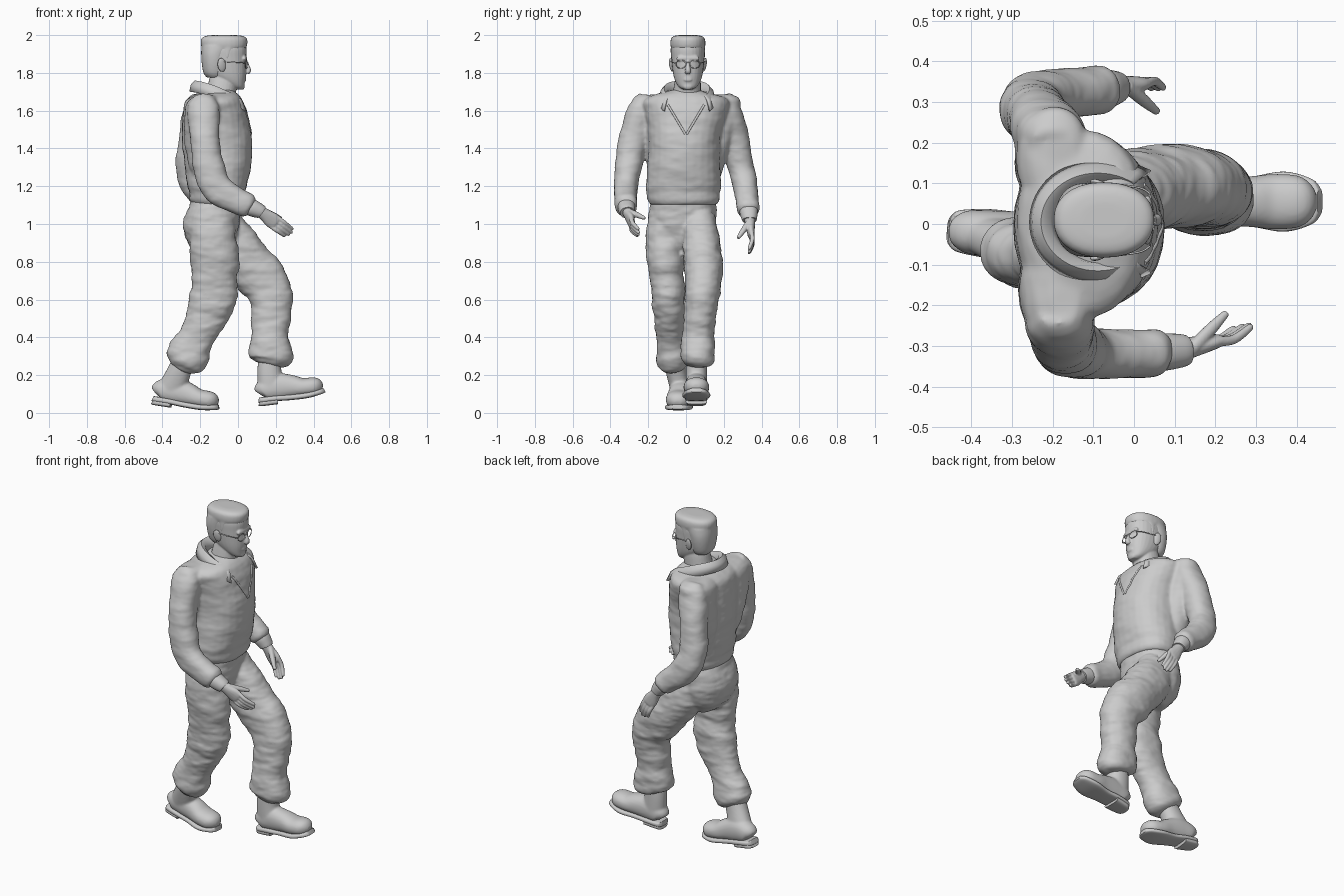
import bpy, bmesh
from math import sin, cos, pi, radians, copysign
from mathutils import Vector, Matrix

Y = Vector((0, 1, 0))


def spline(pts, n):
    """Catmull-Rom through tuples of any length."""
    P = [pts[0]] + list(pts) + [pts[-1]]
    out = []
    for i in range(1, len(P) - 2):
        for k in range(n):
            t = k / n
            out.append([0.5 * (2 * b + (c - a) * t + (2 * a - 5 * b + 4 * c - d) * t * t
                               + (3 * b - a - 3 * c + d) * t ** 3)
                        for a, b, c, d in zip(*P[i - 1:i + 3])])
    return out + [list(pts[-1])]


def tube(bm, pts, flat=False, n=5, sides=28, power=2.2):
    """Loft rings (x, y, z, half depth, half width in y) along a path."""
    path = spline(pts, n)
    rings = []
    for i, p in enumerate(path):
        c = Vector(p[:3])
        t = Vector(path[min(i + 1, len(path) - 1)][:3]) - Vector(path[max(i - 1, 0)][:3])
        t = Vector((0, 0, 1)) if flat else t.normalized()
        u = (Y - t * Y.dot(t)).normalized()
        v = u.cross(t)
        ring = []
        for k in range(sides):
            a = 2 * pi * k / sides
            ca, sa = [copysign(abs(f) ** (2 / power), f) for f in (cos(a), sin(a))]
            ring.append(bm.verts.new(c + v * ca * max(p[3], .002) + u * sa * max(p[4], .002)))
        rings.append(ring)
    for r, s in zip(rings, rings[1:]):
        for k in range(sides):
            bm.faces.new((r[k], r[(k + 1) % sides], s[(k + 1) % sides], s[k]))
    bm.faces.new(rings[0])
    bm.faces.new(rings[-1])


def finish(name, bm, voxel=0, smooth=3, matrix=None):
    bmesh.ops.recalc_face_normals(bm, faces=bm.faces)
    me = bpy.data.meshes.new(name)
    bm.to_mesh(me)
    bm.free()
    if matrix:
        me.transform(matrix)
    me.shade_smooth()
    me.set_sharp_from_angle(angle=radians(50))
    ob = bpy.data.objects.new(name, me)
    bpy.context.collection.objects.link(ob)
    if voxel:
        m = ob.modifiers.new("Fuse", 'REMESH')
        m.mode, m.voxel_size, m.use_smooth_shade = 'VOXEL', voxel, True
        s = ob.modifiers.new("Soften", 'SMOOTH')
        s.factor, s.iterations = 0.5, smooth
    return ob


def loft(name, *parts, voxel=0, smooth=3, matrix=None, **kw):
    bm = bmesh.new()
    for p in parts:
        pts, flat = p if isinstance(p, tuple) else (p, False)
        tube(bm, pts, flat, **kw)
    return finish(name, bm, voxel, smooth, matrix)


# Cloth folds: soft noise stretched sideways by a helper empty
folds = bpy.data.textures.new("folds", 'CLOUDS')
space = bpy.data.objects.new("fold_space", None)
space.scale, space.hide_render = (.7, .7, .27), True
bpy.context.collection.objects.link(space)


def crumple(ob, strength):
    m = ob.modifiers.new("Folds", 'DISPLACE')
    m.texture, m.texture_coords, m.texture_coords_object, m.strength = folds, 'OBJECT', space, strength


# Jacket: torso, flat shoulder blades, waistband and both bent sleeves
torso = [(-.11, -.015, 1.10, .13, .175), (-.11, -.015, 1.13, .146, .192), (-.11, -.015, 1.165, .147, .193),
         (-.11, -.015, 1.20, .158, .2), (-.107, -.012, 1.3, .175, .193), (-.112, -.01, 1.45, .186, .19),
         (-.12, 0, 1.58, .172, .215), (-.125, 0, 1.64, .155, .23), (-.12, 0, 1.672, .135, .2),
         (-.11, 0, 1.695, .1, .12), (-.1, 0, 1.71, .07, .07)]
blades = [[(x + .02, y * .7, 1.22, .06, .06), (x, y * .85, 1.4, .09, .09), (x, y, 1.55, .092, .115),
           (x, y, 1.63, .088, .125), (x + .01, y, 1.668, .07, .115), (x + .02, y * .95, 1.685, .035, .08)]
          for x, y in ((-.2, .165), (-.19, -.165))]
right_sleeve = [(-.19, -.205, 1.67, .05, .045), (-.185, -.235, 1.61, .085, .07), (-.175, -.28, 1.45, .078, .077),
                (-.155, -.305, 1.3, .082, .07), (-.11, -.318, 1.19, .082, .064), (0, -.32, 1.12, .068, .06),
                (.055, -.315, 1.095, .062, .06), (.075, -.315, 1.085, .04, .04)]
left_sleeve = [(-.2, .19, 1.67, .05, .045), (-.205, .22, 1.61, .085, .07), (-.235, .258, 1.45, .078, .077),
               (-.25, .29, 1.3, .08, .07), (-.215, .315, 1.195, .08, .064), (-.12, .325, 1.11, .068, .06),
               (-.08, .33, 1.075, .062, .06), (-.065, .332, 1.06, .04, .04)]
jacket = loft("jacket", (torso, True), *[(b, True) for b in blades], right_sleeve, left_sleeve, voxel=.009, smooth=6)
crumple(jacket, .012)

# Sleeve cuffs
loft("right_cuff", [(.05, -.315, 1.1, .04, .04), (.07, -.315, 1.088, .046, .046),
                    (.11, -.312, 1.07, .04, .042), (.125, -.31, 1.06, .036, .038)])
loft("left_cuff", [(-.09, .33, 1.085, .04, .04), (-.072, .332, 1.065, .046, .048),
                   (-.05, .335, 1.035, .04, .042), (-.042, .336, 1.02, .036, .038)])

# Trousers: seat and two legs gathered above the boots
seat = [(-.14, -.01, .82, .05, .08), (-.14, -.015, .89, .12, .15), (-.145, -.02, .98, .146, .18),
        (-.135, -.02, 1.05, .145, .178), (-.115, -.015, 1.12, .133, .175), (-.11, -.015, 1.16, .125, .17)]
left_leg = [(-.10, .07, 1.02, .11, .09), (-.03, .08, .9, .13, .1), (.06, .09, .785, .125, .102),
            (.125, .092, .71, .132, .1), (.16, .088, .65, .117, .093), (.178, .08, .58, .113, .09),
            (.17, .07, .47, .104, .084), (.17, .065, .41, .099, .086), (.17, .063, .35, .112, .09),
            (.173, .06, .29, .117, .092), (.17, .056, .262, .09, .07), (.168, .055, .25, .06, .05)]
right_leg = [(-.14, -.1, 1.02, .12, .1), (-.13, -.112, .9, .122, .105), (-.122, -.107, .79, .13, .096),
             (-.124, -.102, .72, .118, .089), (-.126, -.095, .63, .126, .09), (-.17, -.088, .5, .107, .08),
             (-.215, -.08, .41, .096, .077), (-.255, -.073, .33, .11, .084), (-.28, -.068, .275, .111, .085),
             (-.295, -.065, .245, .08, .06), (-.3, -.063, .235, .05, .045)]
crumple(loft("trousers", (seat, True), left_leg, right_leg, voxel=.009, smooth=4), .022)

# Boots: shaft, foot upper, welted sole and heel block
foot = [(.01, 0, .062, .03, .03), (.03, 0, .078, .055, .052), (.1, 0, .09, .072, .058), (.18, 0, .082, .062, .062),
        (.24, 0, .07, .05, .068), (.3, 0, .068, .048, .064), (.33, 0, .062, .036, .045), (.345, 0, .058, .015, .02)]
sole = [(0, 0, .032, .014, .03), (.015, 0, .03, .015, .05), (.09, 0, .03, .015, .06), (.17, 0, .026, .015, .06),
        (.26, 0, .026, .015, .074), (.33, 0, .036, .014, .056), (.352, 0, .043, .013, .03)]
heel = [(.002, 0, .016, .016, .028), (.016, 0, .014, .016, .048), (.1, 0, .014, .016, .057)]
boots = (("left", (.113, .055, .036), -7, 0, [(.17, .055, .29, .06, .055), (.166, .055, .22, .064, .056),
                                             (.175, .055, .13, .072, .056)]),
         ("right", (-.455, -.015, .045), 9, -5, [(-.285, -.063, .28, .06, .055), (-.315, -.05, .21, .064, .054),
                                                (-.35, -.027, .12, .078, .054)]))
for side, loc, pitch, yaw, shaft in boots:
    M = Matrix.Translation(loc) @ Matrix.Rotation(radians(yaw), 4, 'Z') @ Matrix.Rotation(radians(pitch), 4, 'Y')
    world_foot = [(*(M @ Vector(p[:3])), p[3], p[4]) for p in foot]
    loft(side + "_boot", world_foot, shaft, voxel=.007, smooth=4)
    loft(side + "_sole", sole, matrix=M, power=3.5)
    loft(side + "_heel", heel, matrix=M, power=3.5)


# Hands: palm, four curled fingers and a thumb
def hand(name, wrist, knuckle, tip, thumb):
    w, k, t, th = map(Vector, (wrist, knuckle, tip, thumb))
    d = (k - w).normalized()
    up = Y.cross(d).normalized() * -1      # towards the thumb side
    parts = [[(*w, .03, .03), (*w.lerp(k, .35), .032, .026), (*w.lerp(k, .75), .042, .021),
              (*k, .039, .017), (*(k + d * .01), .025, .01)]]
    for i, length in enumerate((.92, 1.02, .96, .8)):
        off = up * (1.5 - i) * .0205
        a, e = k + off - d * .012, k + off * .9 + (t - k) * length
        m = a.lerp(e, .5) - Y * (th.y - k.y) * .16
        parts.append([(*a, .0105, .012), (*m, .0105, .0115), (*e, .008, .009), (*(e + d * .006), .003, .003)])
    b = w.lerp(k, .3) + up * .018
    parts.append([(*b, .016, .016), (*b.lerp(th, .55), .014, .015), (*th, .009, .009)])
    loft(name, *parts, voxel=.004, smooth=2, sides=16)


hand("right_hand", (.105, -.313, 1.075), (.2, -.287, 1.005), (.275, -.252, .95), (.228, -.218, 1.03))
hand("left_hand", (-.052, .336, 1.035), (.012, .345, .94), (.052, .335, .85), (.058, .275, .925))

# Head: skull, neck, nose, brow, lips and chin fused together
skull = [(.002, .01, 1.713, .02, .025), (-.008, .01, 1.725, .04, .046), (-.03, .01, 1.75, .066, .064),
         (-.05, .01, 1.785, .092, .076), (-.062, .01, 1.83, .106, .083), (-.068, .01, 1.88, .112, .087),
         (-.07, .01, 1.93, .115, .088), (-.07, .01, 1.97, .1, .075), (-.07, .01, 1.985, .06, .05)]
neck = [(-.1, .005, 1.62, .09, .085), (-.09, .005, 1.69, .078, .075), (-.078, .01, 1.76, .074, .068),
        (-.075, .01, 1.82, .06, .06)]
nose = [(.036, .01, 1.872, .01, .009), (.047, .01, 1.84, .012, .01), (.055, .01, 1.812, .014, .015),
        (.048, .01, 1.799, .01, .015)]
brow = [(.032, .01, 1.862, .008, .05), (.033, .01, 1.875, .015, .062), (.03, .01, 1.89, .012, .05)]
lips = [(.032, .01, 1.756, .007, .018), (.034, .01, 1.764, .01, .024), (.031, .01, 1.769, .006, .024),
        (.034, .01, 1.774, .009, .022), (.032, .01, 1.781, .006, .015)]
chin = [(.015, .01, 1.716, .014, .02), (.02, .01, 1.73, .016, .028), (.015, .01, 1.745, .012, .02)]
loft("head", (skull, True), neck, nose, brow, lips, chin, voxel=.0045, smooth=2)

# Short flat-topped hair
cap = [(-.068, .01, 1.925, .105, .084), (-.073, .01, 1.938, .119, .091), (-.074, .01, 1.96, .124, .093),
       (-.073, .01, 1.982, .12, .089), (-.073, .01, 1.995, .1, .074), (-.073, .01, 2.0, .06, .045)]
nape = [(-.12, .01, 1.775, .045, .055), (-.125, .01, 1.80, .058, .072), (-.125, .01, 1.85, .067, .085),
        (-.12, .01, 1.90, .075, .091), (-.1, .01, 1.945, .094, .091)]
burns = [(-.058, .01, 1.85, .008, .084), (-.058, .01, 1.87, .018, .088), (-.058, .01, 1.90, .04, .09),
         (-.058, .01, 1.945, .08, .09)]
loft("hair", (cap, True), (nape, True), (burns, True), voxel=.006, smooth=4)

# Ears and glasses with rims, bridge and temples
for s, side in ((-1, "right"), (1, "left")):
    bpy.ops.mesh.primitive_uv_sphere_add(segments=16, ring_count=10, location=(-.086, .01 + s * .087, 1.842),
                                         rotation=(s * -.15, -.2, s * -.3))
    ear = bpy.context.object
    ear.name, ear.scale = side + "_ear", (.023, .01, .037)
    bpy.ops.object.shade_smooth()
    bpy.ops.mesh.primitive_torus_add(location=(.044, .01 + s * .037, 1.846), rotation=(0, pi / 2, s * .2),
                                     major_radius=.027, minor_radius=.0025, major_segments=28, minor_segments=8)
    rim = bpy.context.object
    rim.name, rim.scale = side + "_glasses_rim", (.8, 1, 1)
    bpy.ops.object.shade_smooth()
    loft(side + "_glasses_temple", [(.04, .01 + s * .064, 1.852, .0025, .0025), (.01, .01 + s * .08, 1.855, .0025, .0025),
                                    (-.08, .01 + s * .091, 1.86, .0025, .0025)], sides=8)
loft("glasses_bridge", [(.05, .01, 1.853, .003, .012), (.052, .01, 1.858, .003, .012)], sides=10)

# Folded collar, open at the front
bm = bmesh.new()
rows = []
for rx, ry, z, flare, drop in ((.1, .095, 1.69, 0, 0), (.12, .106, 1.742, 0, 0), (.138, .118, 1.753, .01, 0),
                               (.154, .13, 1.738, .03, .005), (.162, .138, 1.70, .06, .035)):
    row = []
    for i in range(41):
        th = radians(-128 + 6.4 * i)
        k = (1 - cos(th)) / 2
        row.append(bm.verts.new((-.09 - (rx + flare * k) * cos(th), .005 + (ry + flare * .35 * k) * sin(th),
                                 z - .115 * k ** 1.5 - drop * k ** 3)))
    rows.append(row)
for r, q in zip(rows, rows[1:]):
    for i in range(40):
        bm.faces.new((r[i], r[i + 1], q[i + 1], q[i]))
collar = finish("collar", bm)
m = collar.modifiers.new("Thickness", 'SOLIDIFY')
m.thickness, m.offset = .012, 0

# V opening on the chest, laid on the jacket surface
body = jacket.evaluated_get(bpy.context.evaluated_depsgraph_get())
for s, side in ((-1, "right"), (1, "left")):
    hits = [body.ray_cast(Vector((1, s * (.003 + .0155 * i), 1.475 + .026 * i)), Vector((-1, 0, 0))) for i in range(7)]
    pts = [(*h[1], .005, .006) for h in hits if h[0]]
    if len(pts) > 2:
        loft(side + "_lapel_edge", pts, sides=10)
